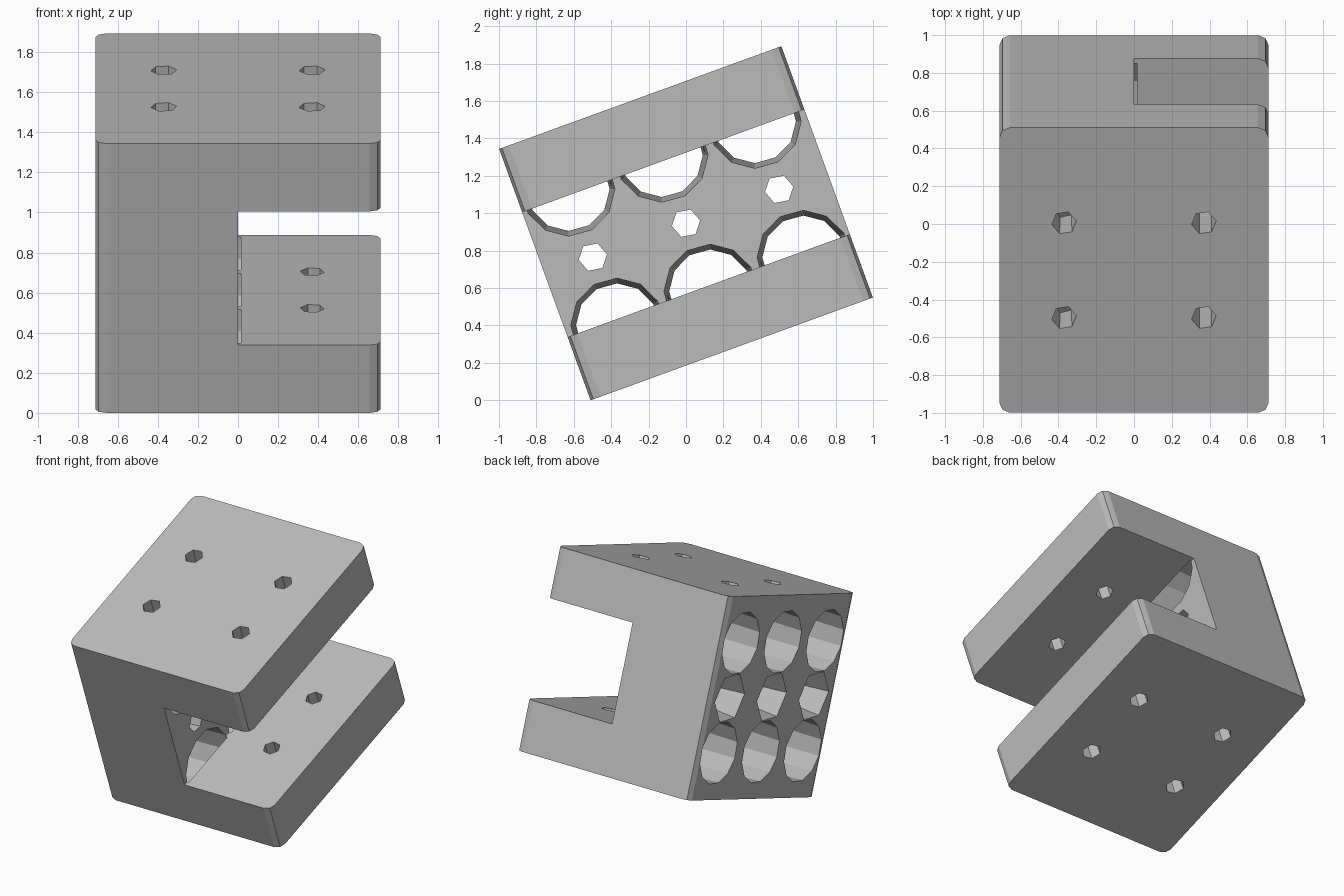
import bpy
import bmesh
from math import radians, pi
from mathutils import Matrix, Vector

old = bpy.data.objects.get("Cube")
if old:
    bpy.data.objects.remove(old, do_unlink=True)

HALF = Vector((0.712, 0.803, 0.715))   # half size of the untilted bracket
GAP = 0.355                            # half height of the opening

grey = bpy.data.materials.new("plain_grey")
grey.use_nodes = True
grey.diffuse_color = (0.5, 0.5, 0.5, 1)
grey.node_tree.nodes["Principled BSDF"].inputs["Base Color"].default_value = (0.5, 0.5, 0.5, 1)


def to_object(name, bm):
    mesh = bpy.data.meshes.new(name)
    bm.to_mesh(mesh)
    bm.free()
    mesh.materials.append(grey)
    obj = bpy.data.objects.new(name, mesh)
    bpy.context.collection.objects.link(obj)
    return obj


def box(name, low, high, chamfer=0):
    """Box between two corners, with rounded upright edges if asked."""
    low, high = Vector(low), Vector(high)
    bm = bmesh.new()
    bmesh.ops.create_cube(bm, size=1, matrix=Matrix.Translation((low + high) / 2)
                          @ Matrix.Diagonal((*(high - low), 1)))
    if chamfer:
        upright = [e for e in bm.edges
                   if abs(e.verts[0].co.z - e.verts[1].co.z) > 0.1]
        bmesh.ops.bevel(bm, geom=upright, offset=chamfer, segments=2,
                        profile=0.5, affect='EDGES')
    return to_object(name, bm)


def bore(name, start, end, r_start, r_end, sides):
    """Tapered many-sided plug running from start to end."""
    start, end = Vector(start), Vector(end)
    axis = end - start
    turn = axis.to_track_quat('Z', 'Y').to_matrix().to_4x4()
    bm = bmesh.new()
    bmesh.ops.create_cone(bm, cap_ends=True, segments=sides, radius1=r_start,
                          radius2=r_end, depth=axis.length,
                          matrix=Matrix.Translation((start + end) / 2) @ turn
                          @ Matrix.Rotation(pi / sides * 0.7, 4, 'Z'))
    return to_object(name, bm)


# Solid block that becomes the C-shaped bracket
bracket = box("clamp_bracket", -HALF, HALF, chamfer=0.055)

# Opening between the two plates
cutters = [box("opening_cutter", (0, -1, -GAP), (1, 1, GAP))]

# Sideways bores through the wall, in three columns
for u in (-0.53, 0, 0.53):
    for v in (-0.385, 0.385):
        cutters.append(bore("large_bore_cutter", (-0.75, u, v), (0.015, u, v),
                            0.22, 0.25, 12))
    cutters.append(bore("small_bore_cutter", (-0.75, u, 0), (0.05, u, 0),
                        0.185, 0.07, 6))

# Mounting holes through the upper and lower plates
for x in (-0.37, 0.37):
    for u in (-0.267, 0.267):
        for side in (-1, 1):
            cutters.append(bore("mount_hole_cutter", (x, u, side * 0.75),
                                (x, u, side * 0.33), 0.066, 0.06, 6))

for cutter in cutters:
    cutter.hide_render = True
    mod = bracket.modifiers.new(cutter.name, 'BOOLEAN')
    mod.operation = 'DIFFERENCE'
    mod.solver = 'EXACT'
    mod.object = cutter

# Bake the cuts and drop the helpers
bpy.context.view_layer.update()
graph = bpy.context.evaluated_depsgraph_get()
mesh = bpy.data.meshes.new_from_object(bracket.evaluated_get(graph))
bracket.modifiers.clear()
bracket.data = mesh
mesh.materials.clear()
mesh.materials.append(grey)
for poly in mesh.polygons:
    poly.material_index = 0
for cutter in cutters:
    bpy.data.objects.remove(cutter, do_unlink=True)

# Tilt the whole bracket back and rest its lower edge on the ground
mesh.transform(Matrix.Rotation(radians(20), 4, 'X'))
lowest = min(v.co.z for v in mesh.vertices)
mesh.transform(Matrix.Translation((0, 0, -lowest)))
